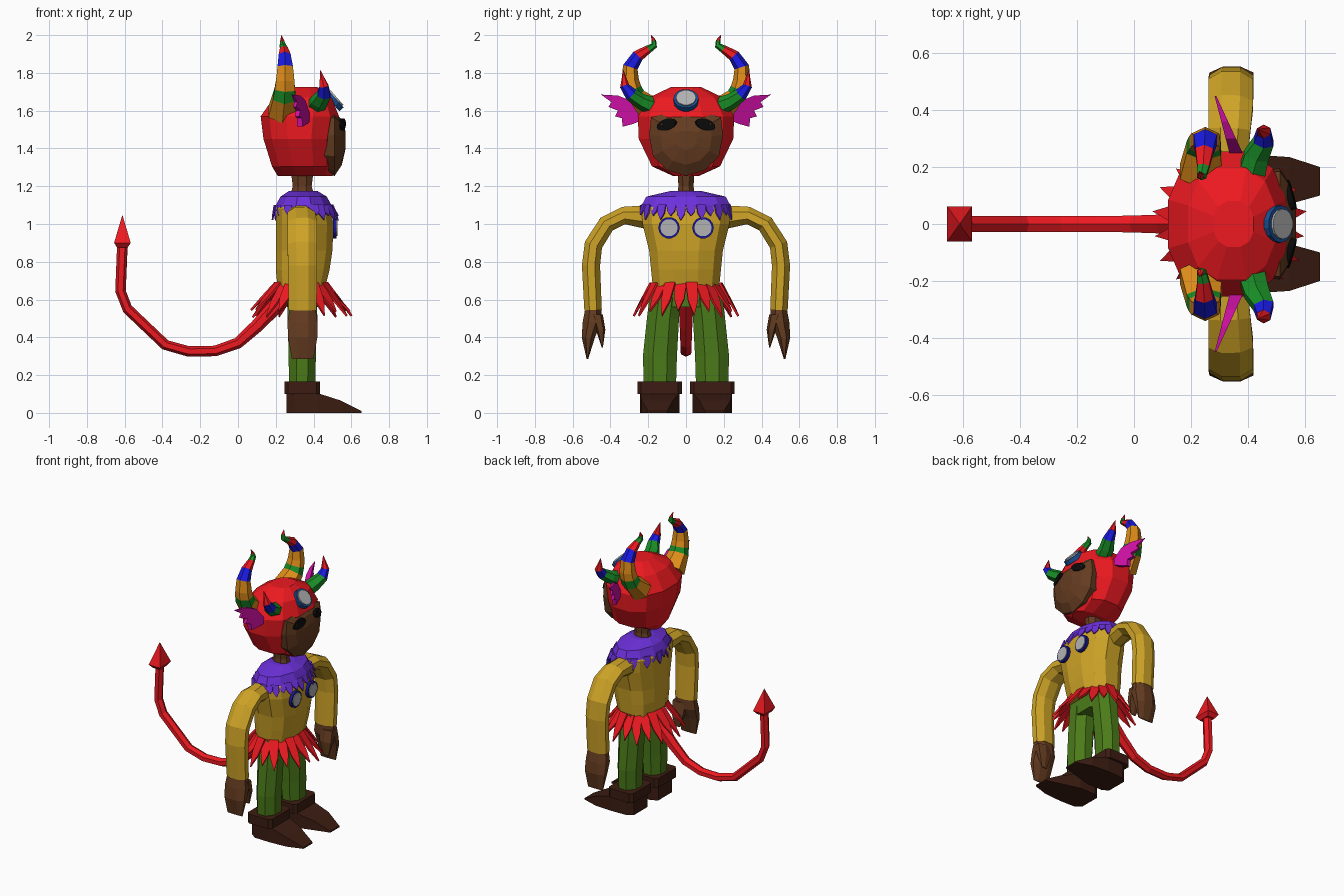
import bpy, bmesh, math
from mathutils import Vector, Matrix

if "Cube" in bpy.data.objects:
    bpy.data.objects.remove(bpy.data.objects["Cube"])

COL = dict(red=(.85, .01, .015), gold=(.62, .37, .02), purple=(.15, .03, .7), skin=(.13, .045, .015),
           green=(.07, .2, .01), boot=(.045, .012, .006), blue=(.01, .01, .75), navy=(.01, .01, .3),
           orange=(.75, .27, .01), leaf=(.01, .27, .02), pink=(.6, .005, .36), black=(.003, .003, .003),
           gem=(.45, .45, .45), rim=(.01, .08, .3))
MATS = {}
for k, c in COL.items():
    MATS[k] = bpy.data.materials.new(k)
    MATS[k].diffuse_color = (*c, 1)


def build(name, verts, faces, cols, mirror=False, solid=0):
    """Mesh object; cols is one colour or one colour per face."""
    me = bpy.data.meshes.new(name)
    me.from_pydata([tuple(v) for v in verts], [], faces)
    cols = [cols] * len(faces) if isinstance(cols, str) else cols
    used = list(dict.fromkeys(cols))
    for c in used:
        me.materials.append(MATS[c])
    for p, c in zip(me.polygons, cols):
        p.material_index = used.index(c)
    bm = bmesh.new()
    bm.from_mesh(me)
    bmesh.ops.recalc_face_normals(bm, faces=bm.faces)
    bm.to_mesh(me)
    bm.free()
    ob = bpy.data.objects.new(name, me)
    bpy.context.collection.objects.link(ob)
    if solid:
        ob.modifiers.new("thickness", "SOLIDIFY").thickness = solid
    if mirror:
        m = ob.modifiers.new("mirror", "MIRROR")
        m.use_axis = (False, True, False)
    return ob


def loft(name, rings, cols, mirror=False):
    """Skin equal-sized rings, capped; cols may be one colour per segment."""
    n = len(rings[0])
    seg = [cols] * (len(rings) - 1) if isinstance(cols, str) else cols
    faces, fc = [tuple(range(n))], [seg[0]]
    for i in range(len(rings) - 1):
        for j in range(n):
            k = (j + 1) % n
            faces.append((i*n + j, i*n + k, (i+1)*n + k, (i+1)*n + j))
            fc.append(seg[i])
    faces.append(tuple(range((len(rings)-1)*n, len(rings)*n)))
    fc.append(seg[-1])
    return build(name, [v for r in rings for v in r], faces, fc, mirror)


def ring(z, x0, x1, ry, cy=0, n=12, p=2):
    """Horizontal superellipse ring with flat sides front and back."""
    out, s = [], 1 / math.cos(math.pi / n)
    for i in range(n):
        a = 2 * math.pi * (i + .5) / n
        f = lambda t: math.copysign(abs(t) ** (2 / p), t)
        out.append(((x0+x1)/2 + (x1-x0)/2 * min(1, max(-1, f(math.cos(a)*s))),
                    cy + ry * min(1, max(-1, f(math.sin(a)*s))), z))
    return out


def tube(name, path, radii, cols, ref, n=6, mirror=False):
    """Sweep; radii are (along ref, across ref)."""
    P, rings = [Vector(p) for p in path], []
    for i, p in enumerate(P):
        t = (P[min(i+1, len(P)-1)] - P[max(i-1, 0)]).normalized()
        v = t.cross(Vector(ref)).normalized()
        u = v.cross(t)
        a, b = radii[i]
        rings.append([p + u*a*math.cos(2*math.pi*(j+.5)/n) + v*b*math.sin(2*math.pi*(j+.5)/n) for j in range(n)])
    return loft(name, rings, cols, mirror)


def fringe(name, count, col, base, tip, width, solid):
    """Ring of pointed petals; base and tip map an angle to a point."""
    vs, fs = [], []
    for i in range(count):
        a = 2 * math.pi * (i + .5) / count
        b, t = Vector(base(a)), Vector(tip(a, i))
        s = Vector((-math.sin(a), math.cos(a), 0)) * width / 2
        m = b.lerp(t, .55)
        k = len(vs)
        vs += [b - s, b + s, m + s*.85, t, m - s*.85]
        fs.append((k, k+1, k+2, k+3, k+4))
    return build(name, vs, fs, col, solid=solid)


def disc(name, loc, normal, ry, rz, depth, col, roll=0, mirror=False):
    """Flat oval facing along normal, roll in the disc plane."""
    w = Vector(normal).normalized()
    u = Vector((0, 0, 1)).cross(w).normalized()
    v = w.cross(u)
    rings = []
    for d in (-depth/2, depth/2):
        r = []
        for j in range(14):
            a = 2 * math.pi * j / 14
            p, q = ry * math.cos(a), rz * math.sin(a)
            r.append(Vector(loc) + w*d + u*(p*math.cos(roll) - q*math.sin(roll)) + v*(p*math.sin(roll) + q*math.cos(roll)))
        rings.append(r)
    return loft(name, rings, col, mirror)


# head: hood, face plate, eyes, forehead gem
loft("hood", [ring(z, a, b, r, p=2.4) for z, a, b, r in (
    (1.255, .21, .50, .07), (1.305, .18, .51, .18), (1.45, .135, .515, .25), (1.57, .12, .535, .255),
    (1.67, .19, .495, .195), (1.725, .28, .42, .08))], "red")
half = [(0, 1.255), (.10, 1.285), (.175, 1.36), (.195, 1.47), (.185, 1.565), (.09, 1.59), (0, 1.595)]
outline = half + [(-y, z) for y, z in half[-2:0:-1]]
loft("face", [[(x, y*s, 1.45 + (z-1.45)*sz) for y, z in outline] for x, s, sz in (
    (.42, .95, .95), (.512, 1, 1), (.55, .7, .7), (.568, .3, .3))], "skin")
disc("eye", (.543, .10, 1.525), (1, .3, .12), .055, .03, .03, "black", -.3, True)
disc("forehead_gem_rim", (.505, 0, 1.655), (.75, 0, .66), .066, .066, .03, "rim")
disc("forehead_gem", (.512, 0, 1.66), (.75, 0, .66), .053, .053, .03, "gem")

# horns, banded in colour
tube("big_horn", [(.235, .18, 1.59), (.245, .265, 1.67), (.248, .285, 1.715), (.25, .295, 1.76), (.25, .295, 1.83),
                  (.247, .255, 1.89), (.243, .20, 1.925), (.237, .168, 1.945), (.234, .17, 1.97), (.23, .185, 2.0)],
     [(.085, .08), (.07, .055), (.062, .05), (.056, .046), (.047, .04), (.036, .032), (.024, .022),
      (.019, .017), (.012, .012), (.001, .001)],
     ["orange", "leaf", "orange", "orange", "blue", "red", "leaf", "leaf", "red"], (1, 0, 0), mirror=True)
tube("small_horn", [(.41, .17, 1.62), (.43, .24, 1.65), (.455, .29, 1.685), (.455, .325, 1.73), (.435, .332, 1.815)],
     [(.055, .05), (.05, .042), (.04, .036), (.027, .025), (.001, .001)],
     ["leaf", "leaf", "blue", "red"], (1, 0, 0), mirror=True)

# frilled ears
ear = [(.23, 1.55), (.30, 1.655), (.36, 1.68), (.45, 1.685), (.395, 1.645), (.41, 1.62), (.36, 1.60),
       (.375, 1.57), (.34, 1.56), (.335, 1.515), (.28, 1.53)]
loft("ear", [[(.365 - (y-.23)*.36 + d*(.48-y)/.2, y, z) for y, z in ear] for d in (-.02, .02)], "pink", True)

# neck and torso
loft("neck", [ring(z, a, b, r, n=8) for z, a, b, r in ((1.13, .27, .41, .05), (1.2, .29, .39, .04), (1.28, .28, .4, .045))], "skin")
loft("torso", [ring(z, a, b, r, p=2.5) for z, a, b, r in (
    (.66, .21, .46, .175), (.76, .20, .485, .185), (.86, .20, .50, .195), (1.0, .20, .505, .23),
    (1.08, .20, .49, .235), (1.15, .24, .45, .17))], "gold")
disc("chest_gem_rim", (.512, .09, .98), (1, 0, 0), .057, .057, .02, "navy", mirror=True)
disc("chest_gem", (.517, .09, .98), (1, 0, 0), .046, .046, .02, "gem", mirror=True)

# fringed collar
loft("collar", [ring(z, a, b, r) for z, a, b, r in (
    (1.09, .195, .50, .24), (1.145, .225, .47, .21), (1.175, .27, .42, .08))], "purple")
fringe("collar_fringe", 28, "purple", lambda a: (.348 + .15*math.cos(a), .235*math.sin(a), 1.10),
       lambda a, i: (.36 + .175*math.cos(a), .25*math.sin(a), 1.045 - .025*(i % 2)), .05, .008)

# petal skirt
fringe("skirt", 20, "red", lambda a: (.335 + .13*math.cos(a), .18*math.sin(a), .685),
       lambda a, i: (.335 + .265*math.cos(a), .275*math.sin(a), .51 + .03*(i % 2)), .062, .012)

# arms and hands
tube("arm", [(.33, .19, 1.035), (.335, .33, 1.045), (.34, .42, 1.0), (.34, .49, .89), (.342, .503, .78), (.342, .492, .545)],
     [(.07, .07), (.08, .05), (.085, .05), (.085, .052), (.083, .052), (.08, .05)], "gold", (1, 0, 0), 8, True)
loft("hand", [ring(z, a, b, r, cy, 8) for z, a, b, r, cy in (
    (.56, .275, .41, .042, .49), (.48, .262, .42, .05, .497), (.40, .265, .42, .035, .517), (.285, .285, .40, .004, .522))], "skin", True)
loft("thumb", [ring(z, a, b, r, cy, 6) for z, a, b, r, cy in (
    (.52, .32, .42, .03, .47), (.44, .33, .42, .025, .452), (.345, .36, .40, .003, .443))], "skin", True)

# hips, legs, boots
loft("hips", [ring(z, .26, .42, r, n=8) for z, r in ((.56, .15), (.68, .17))], "green")
loft("leg", [ring(z, .34-rx, .34+rx, r, cy, 8) for z, rx, r, cy in (
    (.14, .07, .085, .138), (.3, .072, .09, .138), (.5, .077, .085, .122), (.68, .08, .085, .1))], "green", True)
box = lambda x, y0, y1, z0, z1: [(x, y0, z0), (x, y1, z0), (x, y1, z1), (x, y0, z1)]
loft("boot_cuff", [box(x, .022+i, .258-i, .1, .165) for x, i in ((.245, .02), (.265, 0), (.415, 0), (.435, .02))], "boot", True)
loft("boot", [box(x, a, b, 0, z) for x, a, b, z in (
    (.258, .06, .21, .11), (.30, .035, .24, .11), (.42, .035, .243, .105), (.545, .07, .235, .065), (.653, .10, .20, .01))], "boot", True)

# tail with arrow tip
tube("tail", [(.26, 0, .63), (.1, 0, .46), (0, 0, .37), (-.12, 0, .328), (-.26, 0, .325), (-.385, 0, .36),
              (-.585, 0, .55), (-.622, 0, .645), (-.612, 0, .89)],
     [(.045, .045), (.038, .035), (.034, .03)] + [(.032, .028)] * 6, "red", (0, 1, 0), 6)
sq = lambda z, r, s: [(-.612 + a*r, b*s, z) for a, b in ((-1, -1), (1, -1), (1, 1), (-1, 1))]
loft("tail_tip", [sq(.875, .028, .04), sq(.9, .044, .062), sq(1.045, .001, .001)], "red")

for m in bpy.data.materials:
    if m.users and not m.is_grease_pencil:
        m.use_nodes = True
        m.node_tree.nodes["Principled BSDF"].inputs["Base Color"].default_value = m.diffuse_color
